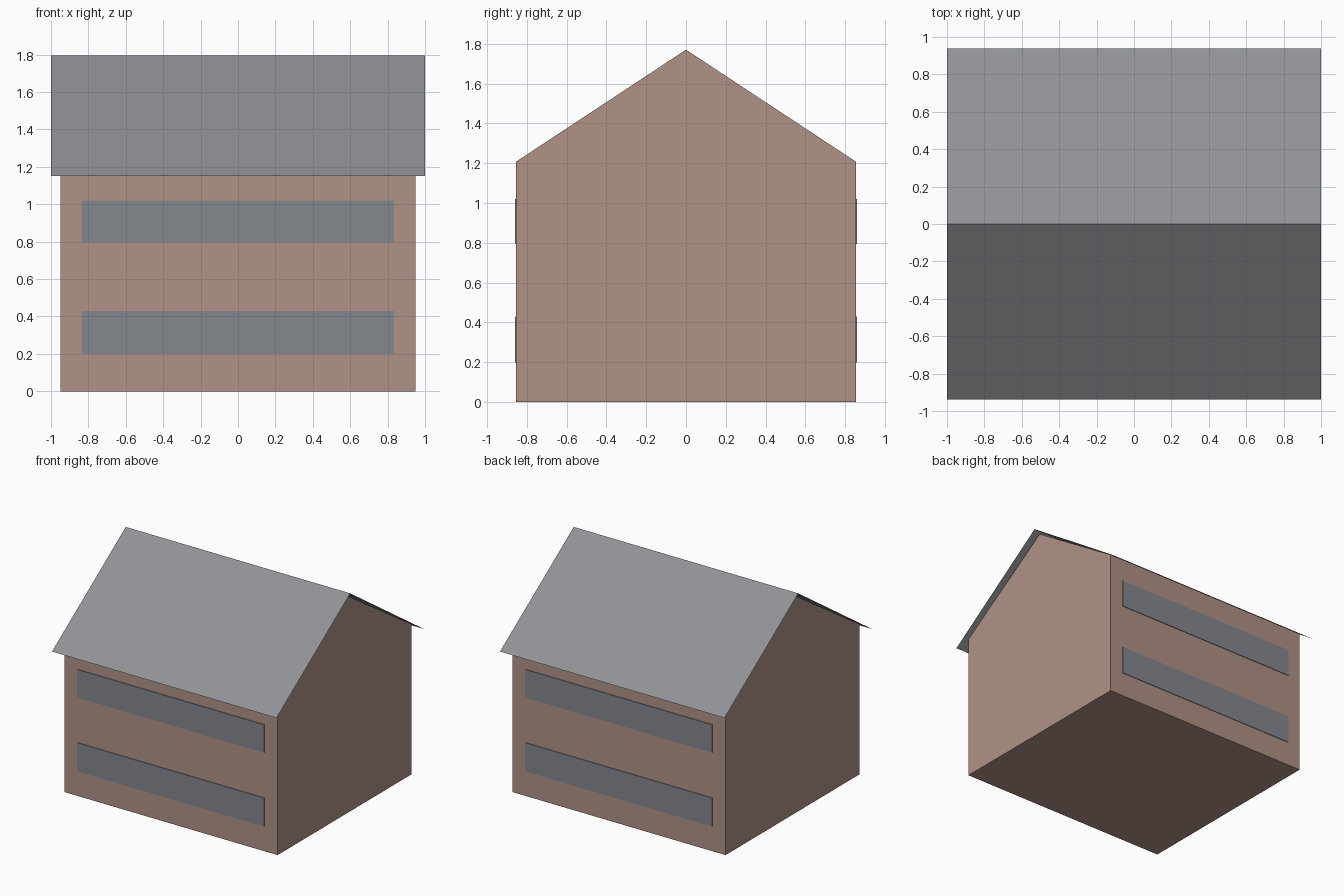
import bpy

cube = bpy.data.objects.get("Cube")
if cube:
    bpy.data.objects.remove(cube, do_unlink=True)


def material(name, rgb):
    mat = bpy.data.materials.new(name)
    mat.use_nodes = True
    color = (*rgb, 1)
    mat.diffuse_color = color
    mat.node_tree.nodes["Principled BSDF"].inputs["Base Color"].default_value = color
    return mat


def mesh_object(name, verts, faces, mat):
    mesh = bpy.data.meshes.new(name)
    mesh.from_pydata(verts, [], faces)
    mesh.materials.append(mat)
    obj = bpy.data.objects.new(name, mesh)
    bpy.context.collection.objects.link(obj)
    return obj


def extrude_x(name, profile, half, mat, closed):
    """Sweep a (y, z) profile along x; a closed profile gets end caps."""
    n = len(profile)
    verts = [(x, y, z) for x in (-half, half) for y, z in profile]
    faces = [(i, n + i, n + (i + 1) % n, (i + 1) % n) for i in range(n if closed else n - 1)]
    if closed:
        faces += [tuple(range(n)), tuple(reversed(range(n, 2 * n)))]
    return mesh_object(name, verts, faces, mat)


brick = material("dusty brick", (0.434, 0.287, 0.238))
slate = material("grey slate", (0.283, 0.287, 0.309))
glass = material("blue grey glass", (0.231, 0.246, 0.275))

# Gabled body
wall_y, eave_z = 0.853, 1.208
body = [(-wall_y, 0), (-wall_y, eave_z), (0, 1.77), (wall_y, eave_z), (wall_y, 0)]
extrude_x("house_body", body, 0.95, brick, True)

# Thin folded roof sheet with overhang
extrude_x("roof", [(0.938, 1.15), (0, 1.795), (-0.938, 1.15)], 1.0, slate, False)

# Long window bands, two storeys on front and back
for side, sign in (("front", -1), ("back", 1)):
    for storey, low, high in (("lower", 0.2, 0.43), ("upper", 0.795, 1.02)):
        inner, outer = sign * (wall_y - 0.002), sign * (wall_y + 0.005)
        y0, y1 = min(inner, outer), max(inner, outer)
        band = [(y0, low), (y0, high), (y1, high), (y1, low)]
        extrude_x(f"{side}_{storey}_window", band, 0.833, glass, True)

# Make every surface face outward
for obj in bpy.context.collection.objects:
    if obj.type == "MESH" and obj.name != "roof":
        bpy.context.view_layer.objects.active = obj
        obj.select_set(True)
        bpy.ops.object.mode_set(mode="EDIT")
        bpy.ops.mesh.select_all(action="SELECT")
        bpy.ops.mesh.normals_make_consistent(inside=False)
        bpy.ops.object.mode_set(mode="OBJECT")
        obj.select_set(False)
